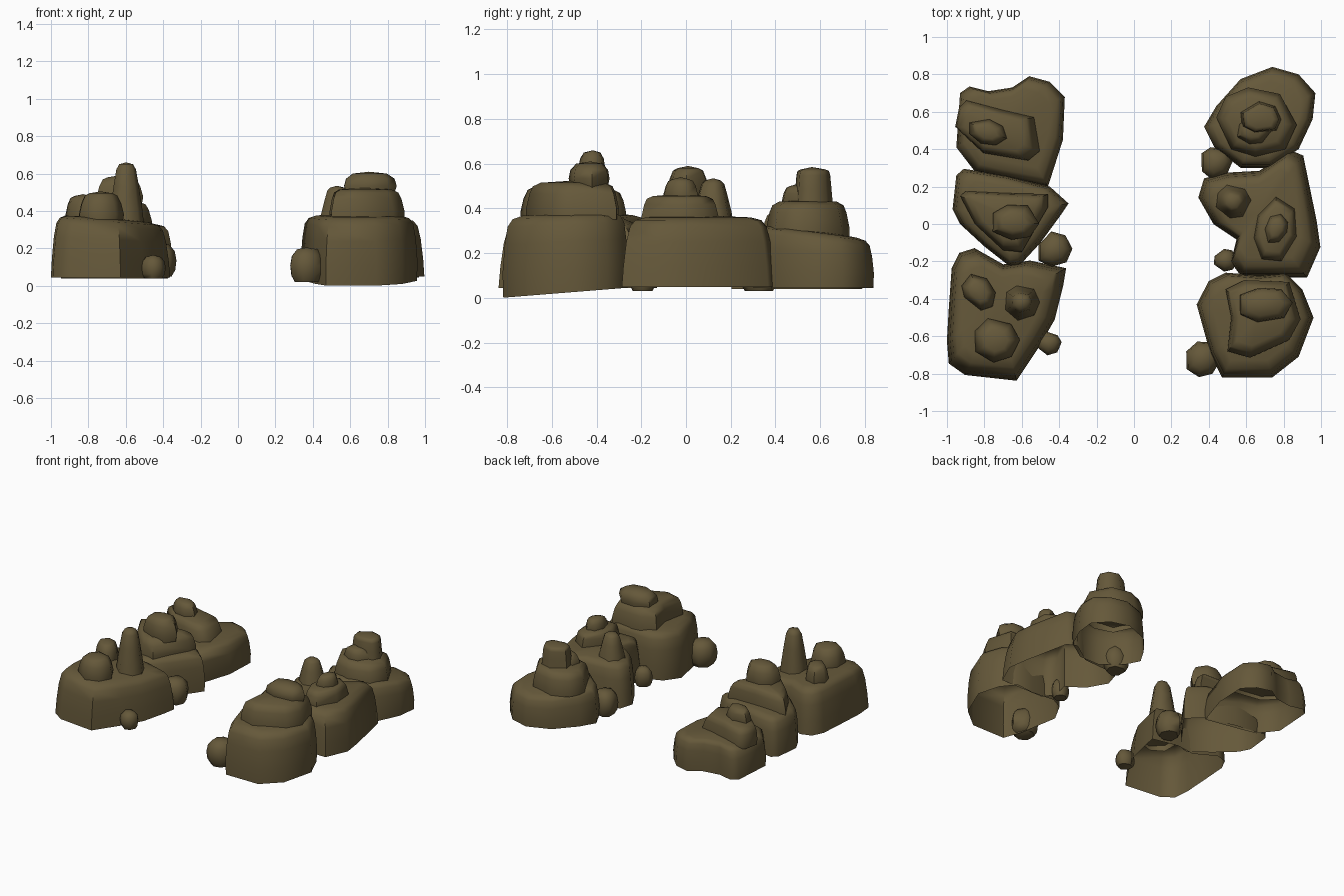
import bpy, bmesh, math, random

if "Cube" in bpy.data.objects:
    bpy.data.objects.remove(bpy.data.objects["Cube"])
random.seed(4)

mat = bpy.data.materials.new("olive brown rock")
mat.diffuse_color = (0.13, 0.098, 0.042, 1)
mat.use_nodes = True
mat.node_tree.nodes["Principled BSDF"].inputs["Base Color"].default_value = mat.diffuse_color

# (height fraction, outline scale) pairs from the open foot to the top
BOULDER = [(0, .99), (.3, 1.0), (.65, .97), (.87, .93), (.96, .86), (1.0, .72)]
FLARED = [(0, 1.02), (.3, 1.0), (.65, .96), (.87, .91), (.96, .84), (1.0, .70)]
SLAB = [(0, 1.0), (.3, 1.0), (.7, .93), (.9, .86), (1.0, .70)]
KNOB = [(0, .92), (.35, 1.0), (.7, .88), (.93, .72), (1.0, .50)]
SPIRE = [(0, 1.0), (.3, .88), (.65, .70), (.92, .54), (1.0, .38)]
PEBBLE = [(0, .72), (.2, .93), (.5, 1.0), (.8, .90), (1.0, .58)]
STUMP = [(0, 1), (.5, .92), (.85, .86), (.96, .80), (1, .6)]


def rock(name, outline, z0, z1, profile=BOULDER, tilt=(0, 0), foot=(0, 0), lean=(0, 0), closed=False):
    """Loft a plan outline through a height profile; the foot stays open.
    tilt slopes the crown, foot slopes the lower rim."""
    n = len(outline)
    cx = sum(p[0] for p in outline) / n
    cy = sum(p[1] for p in outline) / n
    bm = bmesh.new()
    rings = []
    for t, s in profile:
        ring = []
        for x, y in outline:
            dx, dy = (x - cx) * s, (y - cy) * s
            z = (z0 + foot[0] * dx + foot[1] * dy) * (1 - t) + (z1 + tilt[0] * dx + tilt[1] * dy) * t
            ring.append(bm.verts.new((cx + dx + lean[0] * t, cy + dy + lean[1] * t, max(z, 0))))
        rings.append(ring)
    for a, b in zip(rings, rings[1:]):
        for i in range(n):
            j = (i + 1) % n
            bm.faces.new((a[i], a[j], b[j], b[i]))
    # crown as a fan
    top = bm.verts.new((cx + lean[0], cy + lean[1], z1 + .01))
    for i in range(n):
        bm.faces.new((rings[-1][i], rings[-1][(i + 1) % n], top))
    if closed:
        bm.faces.new(rings[0][::-1])
    bmesh.ops.recalc_face_normals(bm, faces=bm.faces)
    if sum(f.normal.z * f.calc_area() for f in bm.faces if top in f.verts) < 0:
        bmesh.ops.reverse_faces(bm, faces=bm.faces)
    me = bpy.data.meshes.new(name)
    bm.to_mesh(me)
    bm.free()
    me.materials.append(mat)
    ob = bpy.data.objects.new(name, me)
    bpy.context.collection.objects.link(ob)


def knob(name, x, y, rx, ry, z0, z1, profile=KNOB, turn=0, sides=7, **kw):
    """Small stone with a slightly irregular oval plan."""
    pts = []
    c, s = math.cos(math.radians(turn)), math.sin(math.radians(turn))
    for i in range(sides):
        a = 2 * math.pi * (i + random.uniform(-.15, .15)) / sides
        k = random.uniform(.94, 1.08)
        u, v = rx * k * math.cos(a), ry * k * math.sin(a)
        pts.append((x + u * c - v * s, y + u * s + v * c))
    rock(name, pts, z0, z1, profile, **kw)


# left row, back stack
rock("left_back_base", [(-.93, .70), (-.88, .735), (-.78, .71), (-.65, .73), (-.56, .79), (-.45, .76),
     (-.37, .68), (-.38, .45), (-.46, .20), (-.72, .25), (-.85, .28), (-.95, .41)], .04, .27)
rock("left_back_slab", [(-.93, .62), (-.89, .66), (-.70, .61), (-.53, .57), (-.50, .39),
     (-.56, .34), (-.80, .38), (-.95, .52)], .24, .385, SLAB, lean=(-.02, 0))
knob("left_back_knob", -.78, .49, .11, .07, .36, .47, turn=-15)

# left row, middle stack
rock("left_middle_base", [(-.95, .26), (-.91, .295), (-.68, .26), (-.45, .20), (-.35, .11), (-.39, .05),
     (-.50, -.10), (-.61, -.22), (-.66, -.23), (-.80, -.12), (-.93, .0), (-.97, .08)], .05, .33)
rock("left_middle_slab", [(-.93, .15), (-.90, .175), (-.68, .165), (-.46, .16), (-.46, .09),
     (-.60, -.15), (-.70, -.14), (-.85, .0)], .30, .45, SLAB)
knob("left_middle_knob", -.64, .01, .125, .10, .42, .58)

# left row, front stack
rock("left_front_base", [(-.97, -.24), (-.93, -.16), (-.85, -.135), (-.70, -.22), (-.56, -.20), (-.37, -.24),
     (-.385, -.33), (-.43, -.51), (-.51, -.65), (-.63, -.83), (-.90, -.80), (-.985, -.74),
     (-.995, -.62), (-.985, -.45)], .045, .36, FLARED, tilt=(-.08, 0))
knob("left_front_block", -.735, -.62, .13, .115, .32, .495)
knob("left_front_spire", -.60, -.42, .10, .105, .31, .65, SPIRE)
knob("left_front_knob", -.83, -.365, .11, .08, .33, .48, turn=-45)

# right row, back stack
rock("right_back_base", [(.375, .52), (.44, .63), (.57, .775), (.74, .84), (.88, .80), (.97, .70),
     (.955, .56), (.88, .40), (.73, .30), (.57, .30), (.43, .41)], .045, .295, tilt=(0, -.13))
rock("right_back_slab", [(.44, .57), (.49, .68), (.61, .73), (.78, .695), (.87, .53),
     (.81, .40), (.65, .36), (.52, .40)], .27, .43, SLAB)
knob("right_back_knob", .68, .565, .112, .09, .40, .575, STUMP)
knob("right_back_side_knob", .64, .50, .09, .08, .39, .50)

# right row, middle stack
rock("right_middle_base", [(.35, .14), (.38, .24), (.49, .27), (.67, .28), (.83, .39), (.90, .36),
     (.97, .02), (.99, -.12), (.92, -.28), (.58, -.28), (.52, -.20), (.55, -.08), (.43, .0)],
     .05, .36, FLARED)
knob("right_middle_spire", .53, .12, .105, .10, .33, .525, SPIRE)
knob("right_middle_slab", .755, -.03, .11, .18, .33, .455, SLAB, turn=-12)
knob("right_middle_knob", .76, -.025, .06, .085, .43, .53, turn=-25)

# right row, front stack
rock("right_front_base", [(.335, -.43), (.40, -.305), (.49, -.26), (.67, -.275), (.81, -.26), (.90, -.35),
     (.96, -.50), (.88, -.71), (.74, -.82), (.47, -.82), (.41, -.70)], .027, .375,
     tilt=(0, .03), foot=(0, .08))
rock("right_front_slab", [(.49, -.35), (.59, -.30), (.83, -.31), (.89, -.51), (.83, -.62),
     (.62, -.715), (.50, -.68), (.52, -.50)], .35, .515, SLAB)
knob("right_front_cap", .70, -.43, .145, .095, .49, .60,
     [(0, .9), (.4, 1), (.75, .92), (1, .65)])

# loose stones at the inner feet
for name, x, y, r, z0, z1 in [
        ("loose_stone_a", -.425, -.14, .095, .05, .22), ("loose_stone_b", -.455, -.64, .067, .04, .155),
        ("loose_stone_c", .37, -.72, .10, .02, .195), ("loose_stone_d", .49, -.195, .063, .03, .16),
        ("loose_stone_e", .44, .33, .09, .03, .20)]:
    knob(name, x, y, r, r, z0, z1, PEBBLE, closed=True)

# soft shading with kept creases
bpy.ops.object.select_all(action='SELECT')
bpy.context.view_layer.objects.active = bpy.context.selected_objects[0]
bpy.ops.object.shade_smooth_by_angle(angle=math.radians(60))
